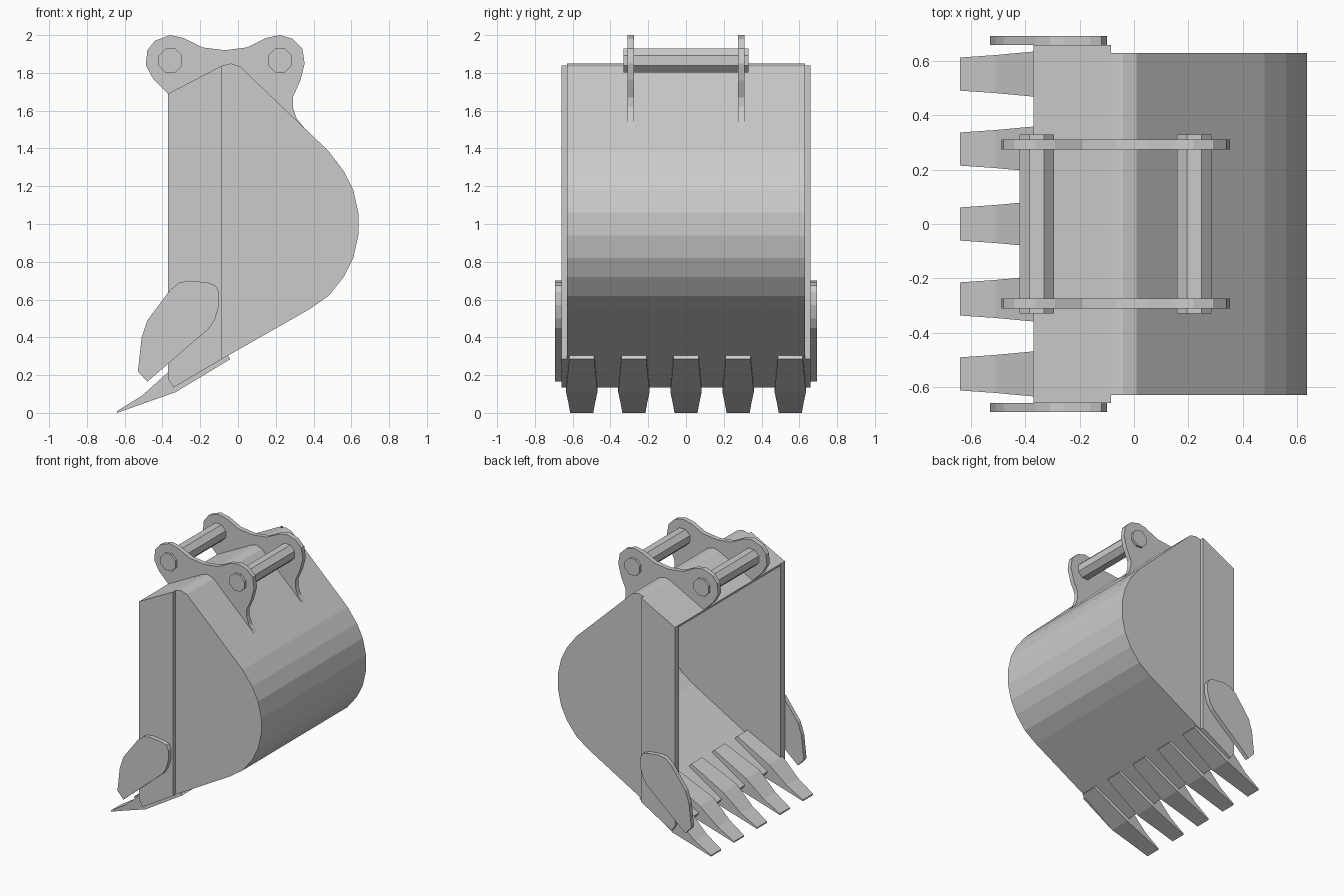
import bpy, bmesh, math
from mathutils import Vector

if "Cube" in bpy.data.objects:
    bpy.data.objects.remove(bpy.data.objects["Cube"])


def make_object(name, verts, faces):
    mesh = bpy.data.meshes.new(name)
    mesh.from_pydata(verts, [], faces)
    bm = bmesh.new()
    bm.from_mesh(mesh)
    bmesh.ops.recalc_face_normals(bm, faces=bm.faces)
    bm.to_mesh(mesh)
    bm.free()
    obj = bpy.data.objects.new(name, mesh)
    bpy.context.collection.objects.link(obj)
    return obj


def plate(name, profile, y0, y1):
    """Extrude an (x, z) outline from y0 to y1."""
    n = len(profile)
    verts = [(x, y, z) for y in (y0, y1) for x, z in profile]
    faces = [list(range(n)), list(range(n, 2 * n))]
    faces += [(i, (i + 1) % n, n + (i + 1) % n, n + i) for i in range(n)]
    return make_object(name, verts, faces)


def offset(path, d):
    """Offset an open path to its left by d, mitred at the corners."""
    pts = [Vector(p) for p in path]
    norms = []
    for a, b in zip(pts, pts[1:]):
        t = (b - a).normalized()
        norms.append(Vector((-t.y, t.x)))
    out = []
    for i, p in enumerate(pts):
        n0, n1 = norms[max(i - 1, 0)], norms[min(i, len(norms) - 1)]
        m = (n0 + n1).normalized()
        out.append(tuple(p + m * d / m.dot(n0)))
    return out


# Curved shell, open towards -x
outer = [(-0.345, 0.135), (-0.085, 0.285), (0.38, 0.55), (0.48, 0.62), (0.56, 0.72),
         (0.61, 0.82), (0.637, 0.94), (0.637, 1.06), (0.61, 1.18), (0.56, 1.28),
         (0.48, 1.385), (0.35, 1.51), (0.01, 1.835), (-0.04, 1.85),
         (-0.085, 1.838), (-0.37, 1.69)]
shell = outer + offset(outer, 0.03)[::-1]
plate("bucket_shell", shell, -0.61, 0.61)

# Side walls, thicker front strips and side cutters
wall = outer + [(-0.37, 0.18)]
strip = [(-0.34, 0.135), (-0.085, 0.285), (-0.085, 1.838), (-0.37, 1.69), (-0.37, 0.18)]
cutter = [(-0.53, 0.22), (-0.51, 0.40), (-0.48, 0.49), (-0.36, 0.65), (-0.31, 0.69),
          (-0.26, 0.70), (-0.16, 0.69), (-0.12, 0.675), (-0.10, 0.64), (-0.10, 0.57),
          (-0.12, 0.50), (-0.15, 0.45), (-0.48, 0.165)]
# Hanger ears that follow the shell along their lower edge
ear = [(-0.37, 1.69), (-0.45, 1.77), (-0.488, 1.84), (-0.48, 1.92), (-0.44, 1.97),
       (-0.36, 2.0), (-0.29, 1.985), (-0.19, 1.935), (-0.07, 1.92), (0.05, 1.935),
       (0.15, 1.985), (0.22, 2.0), (0.29, 1.98), (0.34, 1.93), (0.353, 1.85),
       (0.33, 1.76), (0.29, 1.67), (0.29, 1.62), (0.31, 1.56), (0.35, 1.51),
       (0.01, 1.83), (-0.04, 1.845), (-0.085, 1.833)]
for side, s in (("left", -1), ("right", 1)):
    plate("side_wall_" + side, wall, s * 0.61, s * 0.63)
    plate("front_strip_" + side, strip, s * 0.63, s * 0.66)
    plate("side_cutter_" + side, cutter, s * 0.66, s * 0.693)
    plate("hanger_ear_" + side, ear, s * 0.275, s * 0.311)

# Octagonal pins through both ears
for name, px in (("front_pin", -0.358), ("rear_pin", 0.222)):
    angles = [math.radians(22.5 + 45 * i) for i in range(8)]
    octagon = [(px + 0.068 * math.cos(a), 1.865 + 0.068 * math.sin(a)) for a in angles]
    plate(name, octagon, -0.33, 0.33)

# Teeth: lofted sections of (top x, top z, bottom x, bottom z, half width)
sections = [(-0.64, 0.01, -0.64, 0.0, 0.061), (-0.51, 0.09, -0.50, 0.05, 0.07),
            (-0.37, 0.215, -0.33, 0.11, 0.083), (-0.09, 0.35, -0.04, 0.285, 0.066)]
for k in range(5):
    yc = (k - 2) * 0.276
    verts, faces = [], []
    for tx, tz, bx, bz, w in sections:
        verts += [(tx, yc - w, tz), (tx, yc + w, tz), (bx, yc + w, bz), (bx, yc - w, bz)]
    for j in range(len(sections) - 1):
        b = 4 * j
        faces += [(b + i, b + (i + 1) % 4, b + 4 + (i + 1) % 4, b + 4 + i) for i in range(4)]
    last = 4 * (len(sections) - 1)
    faces += [(0, 1, 2, 3), tuple(range(last, last + 4))]
    make_object("tooth_%d" % (k + 1), verts, faces)
